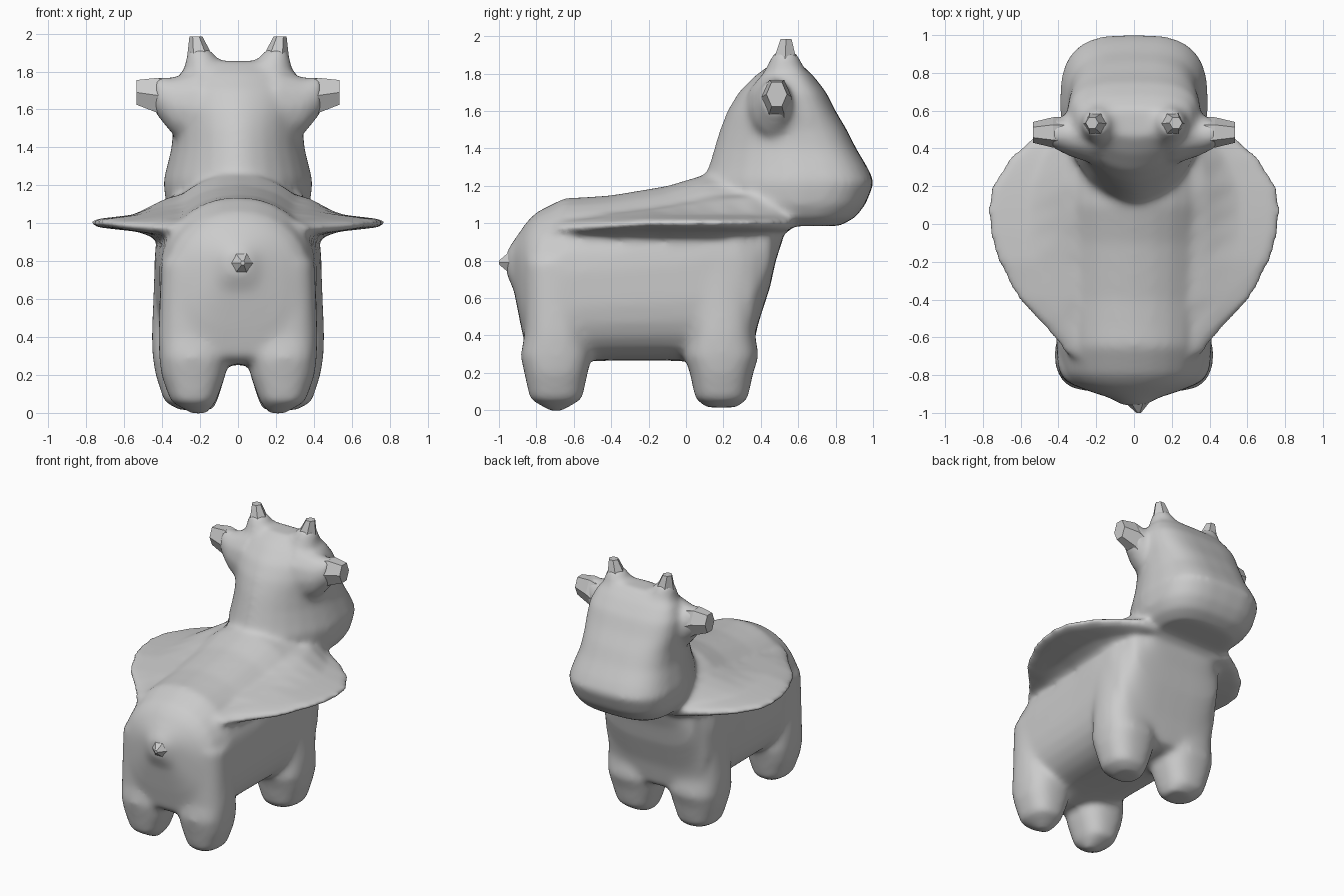
import bpy, bmesh, math
from mathutils import Vector

if "Cube" in bpy.data.objects:
    bpy.data.objects.remove(bpy.data.objects["Cube"])


def spow(v, p):
    return math.copysign(abs(v) ** p, v)


def ring(c, u, v, ru, rv0, rv1, e0=2.5, e1=2.5, n=28):
    """Super-ellipse ring: radius ru along u, rv0 / rv1 on the minus / plus side of v."""
    pts = []
    for i in range(n):
        a = 2 * math.pi * i / n
        s, co = math.sin(a), math.cos(a)
        e = e1 if s >= 0 else e0
        rv = rv1 if s >= 0 else rv0
        pts.append(Vector(c) + Vector(u) * ru * spow(co, 2 / e) + Vector(v) * rv * spow(s, 2 / e))
    return pts


def loft(bm, rings):
    """Skin a list of equal rings and cap both ends."""
    vs = [[bm.verts.new(p) for p in r] for r in rings]
    n = len(vs[0])
    for a, b in zip(vs, vs[1:]):
        for i in range(n):
            j = (i + 1) % n
            bm.faces.new((a[i], a[j], b[j], b[i]))
    bm.faces.new(vs[0])
    bm.faces.new(vs[-1])


def finish(bm, name):
    bmesh.ops.recalc_face_normals(bm, faces=bm.faces)
    me = bpy.data.meshes.new(name)
    bm.to_mesh(me)
    bm.free()
    ob = bpy.data.objects.new(name, me)
    bpy.context.collection.objects.link(ob)
    return ob


X, Y, Z = (1, 0, 0), (0, 1, 0), (0, 0, 1)
body = bmesh.new()

# torso: y, bottom, top, half width
torso = [(-.96, .73, .85, .06), (-.92, .64, .91, .13), (-.885, .46, .96, .24), (-.85, .30, 1.01, .33),
         (-.80, .26, 1.06, .38), (-.65, .25, 1.135, .41), (-.54, .26, 1.14, .415), (-.4, .265, 1.15, .42),
         (-.1, .265, 1.2, .43), (.1, .255, 1.26, .44), (.28, .26, 1.26, .44), (.35, .29, 1.2, .42),
         (.385, .46, 1.16, .40), (.45, .66, 1.12, .37), (.48, .80, 1.08, .31), (.52, .92, 1.06, .25)]
loft(body, [ring((0, y, b + .55 * (t - b)), X, Z, w, .55 * (t - b), .45 * (t - b), 3.2, 2.1)
            for y, b, t, w in torso])

# neck and head: z, back, front, half width
head = [(.985, .25, .82, .27), (1.03, .17, .905, .34), (1.1, .11, .96, .38),
        (1.22, .09, 1.008, .395), (1.3, .12, .97, .375), (1.4, .15, .91, .35),
        (1.5, .18, .86, .345), (1.6, .22, .80, .355), (1.7, .28, .75, .35),
        (1.79, .37, .68, .31), (1.855, .46, .61, .23)]
rings = []
for z, b, f, w in head:
    m = b + .58 * (f - b)
    rings.append(ring((0, m, z), X, Y, w, m - b, f - m, 1.75, 3.0))
loft(body, rings)

# legs: z, x radius, y radius (flared where they meet the belly)
for s in (-1, 1):
    for y, x, shape in (
            (.19, .25, [(.015, .09, .08), (.06, .14, .14), (.2, .185, .17), (.29, .20, .20),
                        (.4, .205, .18), (.8, .19, .2)]),
            (-.695, .235, [(-.005, .04, .03), (.06, .12, .14), (.2, .17, .17), (.29, .18, .19),
                           (.4, .185, .17), (.8, .17, .17)])):
        loft(body, [ring((s * (x - .03 * (i == 0)), y, z), X, Y, rx, ry, ry)
                    for i, (z, rx, ry) in enumerate(shape)])

# side flaps: y, half width, centre height, height of the shoulder slope
flaps = [(-.70, .36, 1.0, .98), (-.6, .43, 1.05, 1.02), (-.5, .53, 1.08, 1.03), (-.4, .62, 1.08, 1.05),
         (-.2, .73, 1.11, 1.07), (-.05, .775, 1.15, 1.09), (.08, .785, 1.19, 1.11),
         (.2, .765, 1.2, 1.13), (.35, .67, 1.2, 1.14), (.46, .55, 1.17, 1.14), (.56, .40, 1.12, 1.1)]
rings = []
for y, w, top, slope in flaps:
    zt = 1.0 + .07 * min(0, y + .2)
    low = .84 + .4 * max(0, y - .25)
    half = [(.18, top - .02), (.18 + .35 * (w - .18), slope), (.18 + .62 * (w - .18), zt + .045),
            (w - .02, zt + .02), (w, zt), (w - .03, zt - .02), (.18 + .58 * (w - .18), zt - .045), (.2, low)]
    rings.append([Vector((x, y, z)) for x, z in half] + [Vector((-x, y, z)) for x, z in half[::-1]])
loft(body, rings)

# flared roots that blend ears and horns into the head
for s in (-1, 1):
    loft(body, [ring((s * x, y, z), Y, Z, ry, rz, rz, 2, 2, 12) for x, y, z, ry, rz in
                ((.2, .48, 1.60, .17, .22), (.35, .47, 1.62, .11, .15), (.44, .48, 1.68, .075, .10))])
    loft(body, [ring((s * x, .53, z), X, Y, r, r, r, 2, 2, 12) for x, z, r in
                ((.14, 1.72, .16), (.18, 1.83, .105), (.205, 1.92, .06))])

# blend the parts into one skin
ob = finish(body, "body")
rm = ob.modifiers.new("skin", 'REMESH')
rm.mode = 'VOXEL'
rm.voxel_size = .018
rm.use_smooth_shade = True
sm = ob.modifiers.new("soften", 'SMOOTH')
sm.factor = .5
sm.iterations = 18

for s, side in ((-1, "left"), (1, "right")):
    # ear tips: x, y centre, z centre, y radius, z radius
    bm = bmesh.new()
    loft(bm, [ring((s * x, y, z), Y, Z, ry, rz, rz, 2, 2, 6) for x, y, z, ry, rz in
              ((.34, .48, 1.63, .09, .13), (.43, .485, 1.675, .08, .105), (.535, .485, 1.69, .055, .075))])
    finish(bm, side + "_ear")
    # horn tips: x, y, z, radius
    bm = bmesh.new()
    loft(bm, [ring((s * x, y, z), X, Y, r, r, r, 2, 2, 6) for x, y, z, r in
              ((.18, .53, 1.80, .09), (.2, .53, 1.88, .068), (.222, .535, 1.985, .034))])
    finish(bm, side + "_horn")

# tail
bm = bmesh.new()
loft(bm, [ring((x, y, z), X, Z, r, r, r, 2, 2, 6) for x, y, z, r in
          ((.01, -.88, .79, .12), (.015, -.94, .79, .07), (.025, -1.0, .79, .012))])
finish(bm, "tail")
